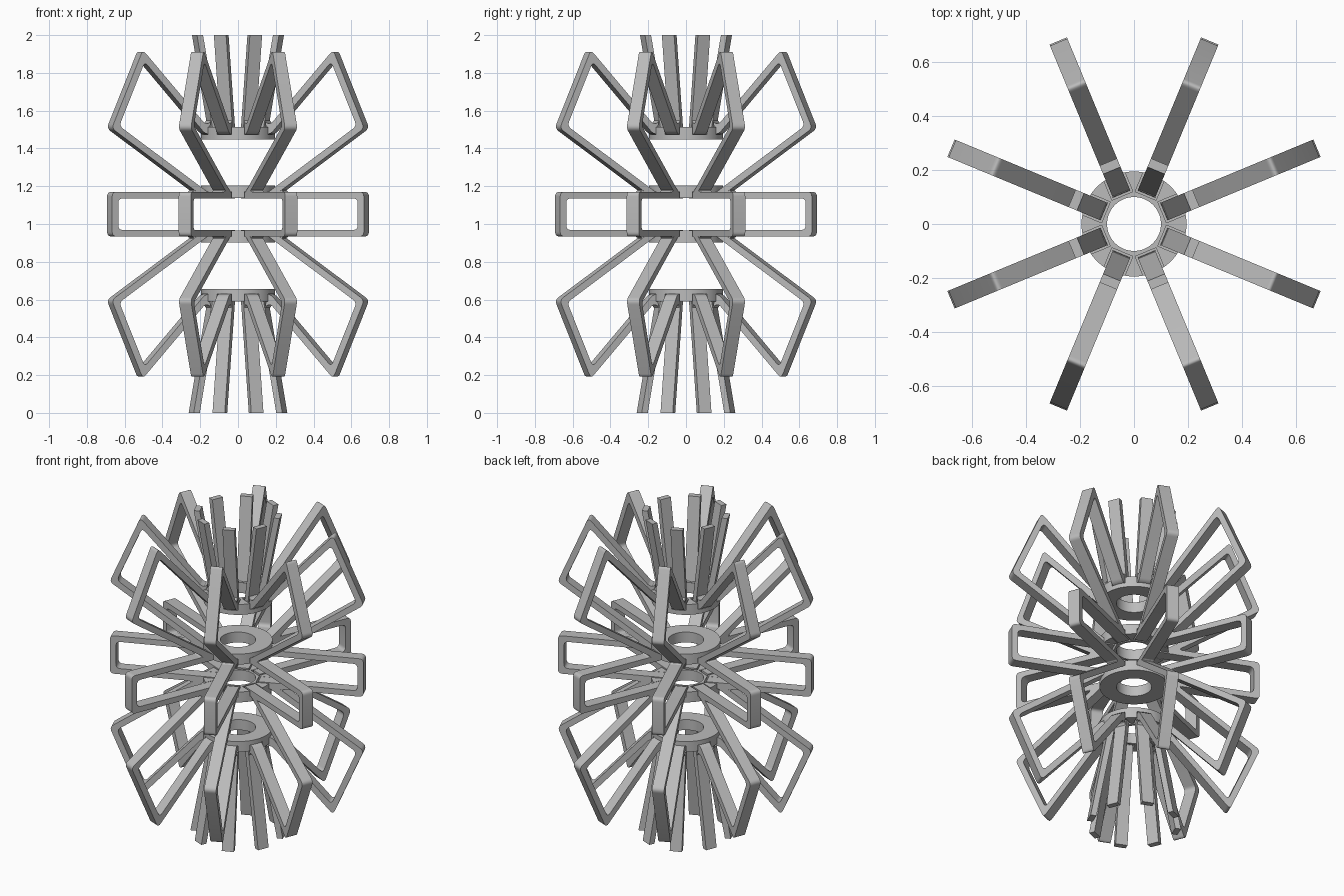
import bpy, bmesh, math
from mathutils import Vector, Matrix

if "Cube" in bpy.data.objects:
    bpy.data.objects.remove(bpy.data.objects["Cube"], do_unlink=True)

THICK, WIDTH, COUNT = 0.035, 0.07, 8
MIRROR = 2.104  # sum of heights of mirrored points
ANGLES = [math.radians(22.5 + 45 * i) for i in range(COUNT)]

grey = bpy.data.materials.new("plain_grey")
grey.use_nodes = True
grey.diffuse_color = (0.5, 0.5, 0.5, 1)
grey.node_tree.nodes["Principled BSDF"].inputs["Base Color"].default_value = (0.5, 0.5, 0.5, 1)


def add_object(name, mesh):
    obj = bpy.data.objects.new(name, mesh)
    bpy.context.collection.objects.link(obj)
    return obj


def smooth(obj):
    bpy.ops.object.select_all(action='DESELECT')
    obj.select_set(True)
    bpy.context.view_layer.objects.active = obj
    bpy.ops.object.shade_smooth_by_angle(angle=math.radians(30))


def place(points, flip):
    return [Vector((r, MIRROR - z if flip else z)) for r, z in points]


def offset(path, dist):
    """Shift a polyline sideways with mitred corners."""
    out = []
    for i, p in enumerate(path):
        dirs = [(path[j + 1] - path[j]).normalized()
                for j in (i - 1, i) if 0 <= j < len(path) - 1]
        normals = [Vector((-d.y, d.x)) for d in dirs]
        n = sum(normals, Vector((0, 0))).normalized()
        out.append(p + n * dist / n.dot(normals[0]))
    return out


def curve(a, tip, b, steps=6):
    return [a * (1 - t) ** 2 + tip * 2 * t * (1 - t) + b * t * t
            for t in (k / steps for k in range(steps + 1))]


def rounded(path, size):
    """Replace inner corners with short curves."""
    out = [path[0]]
    for a, p, b in zip(path, path[1:], path[2:]):
        out += curve(p + (a - p).normalized() * size, p, p + (b - p).normalized() * size)
    return out + [path[-1]]


def slab(bm, left, right, width):
    """Solid bar between two matching outlines in the radius-height plane."""
    rows = [[bm.verts.new((p.x, y, p.y)) for p, y in
             ((l, -width / 2), (r, -width / 2), (r, width / 2), (l, width / 2))]
            for l, r in zip(left, right)]
    for a, b in zip(rows, rows[1:]):
        for i in range(4):
            j = (i + 1) % 4
            bm.faces.new((a[i], a[j], b[j], b[i]))
    bm.faces.new(rows[0])
    bm.faces.new(rows[-1])


def strip(bm, points, flip=False):
    path = place(points, flip)
    slab(bm, rounded(offset(path, THICK / 2), 0.026),
         rounded(offset(path, -THICK / 2), 0.026), WIDTH)


def web(bm, points, flip):
    """Curved fillet filling the crotch between two bars."""
    a, tip, b = place(points, flip)
    straight = [a.lerp(tip, k / 3) for k in range(3)] + [tip.lerp(b, k / 3) for k in range(4)]
    slab(bm, curve(a, tip, b)[1:-1], straight[1:-1], WIDTH - 0.002)


# Rib: middle loop, then a slanted loop and an open end arm at each end
MID, END = 1.153, 1.492
bm = bmesh.new()
strip(bm, [(0.125, MID), (0.718, MID), (0.718, MIRROR - MID), (0.125, MIRROR - MID)])
for flip, arm_end in ((False, (0.232, 2.0)), (True, (0.251, MIRROR))):
    strip(bm, [(0.195, MID), (0.716, 1.513), (0.554, 1.89), (0.192, END), (0.122, END)], flip)
    strip(bm, [(0.138, END - 0.01), arm_end], flip)
    web(bm, [(0.165, 1.565), (0.178, 1.50), (0.235, 1.56)], flip)
    web(bm, [(0.32, 1.165), (0.225, 1.165), (0.29, 1.212)], flip)
# Trim the arms flush with the end planes
for v in bm.verts:
    if v.co.z > 1.98:
        v.co.z = 2.0
    elif v.co.z < 0.02:
        v.co.z = 0.0
bmesh.ops.recalc_face_normals(bm, faces=bm.faces)
rib_mesh = bpy.data.meshes.new("rib")
bm.to_mesh(rib_mesh)
bm.free()
rib_mesh.materials.append(grey)
for i, angle in enumerate(ANGLES):
    rib = add_object(f"rib_{i + 1}", rib_mesh)
    rib.rotation_euler.z = angle
    if i == 0:
        smooth(rib)


# Hub rings with one open slot per rib
def hub(name, low, high, slot_low, slot_high, flip=False):
    if flip:
        low, high, slot_low, slot_high = [MIRROR - z for z in (high, low, slot_high, slot_low)]
    bm = bmesh.new()
    n = 64
    loops = []
    for r, z in ((0.1, low), (0.195, low), (0.195, high), (0.1, high)):
        loops.append([bm.verts.new((r * math.cos(math.tau * k / n),
                                    r * math.sin(math.tau * k / n), z)) for k in range(n)])
    for i in range(4):
        a, b = loops[i], loops[(i + 1) % 4]
        for k in range(n):
            m = (k + 1) % n
            bm.faces.new((a[k], a[m], b[m], b[k]))
    bmesh.ops.recalc_face_normals(bm, faces=bm.faces)
    mesh = bpy.data.meshes.new(name)
    bm.to_mesh(mesh)
    bm.free()
    mesh.materials.append(grey)
    ring = add_object(name, mesh)

    bm = bmesh.new()
    for angle in ANGLES:
        matrix = (Matrix.Rotation(angle, 4, 'Z')
                  @ Matrix.Translation((0.1815, 0, (slot_low + slot_high) / 2))
                  @ Matrix.Diagonal((0.137, 0.084, slot_high - slot_low, 1)))
        bmesh.ops.create_cube(bm, size=1, matrix=matrix)
    cut_mesh = bpy.data.meshes.new("slot_cutter")
    bm.to_mesh(cut_mesh)
    bm.free()
    cut_mesh.materials.append(grey)
    cutter = add_object("slot_cutter", cut_mesh)
    cutter.hide_render = True
    mod = ring.modifiers.new("slots", 'BOOLEAN')
    mod.operation = 'DIFFERENCE'
    mod.solver = 'EXACT'
    mod.object = cutter
    bpy.context.view_layer.objects.active = ring
    bpy.ops.object.modifier_apply(modifier=mod.name)
    bpy.data.objects.remove(cutter, do_unlink=True)
    smooth(ring)


for flip, outer_name, inner_name in ((False, "top_hub", "upper_middle_hub"),
                                     (True, "bottom_hub", "lower_middle_hub")):
    hub(outer_name, 1.448, 1.513, 1.475, 1.55, flip)
    hub(inner_name, 1.138, 1.203, 1.1, 1.171, flip)
